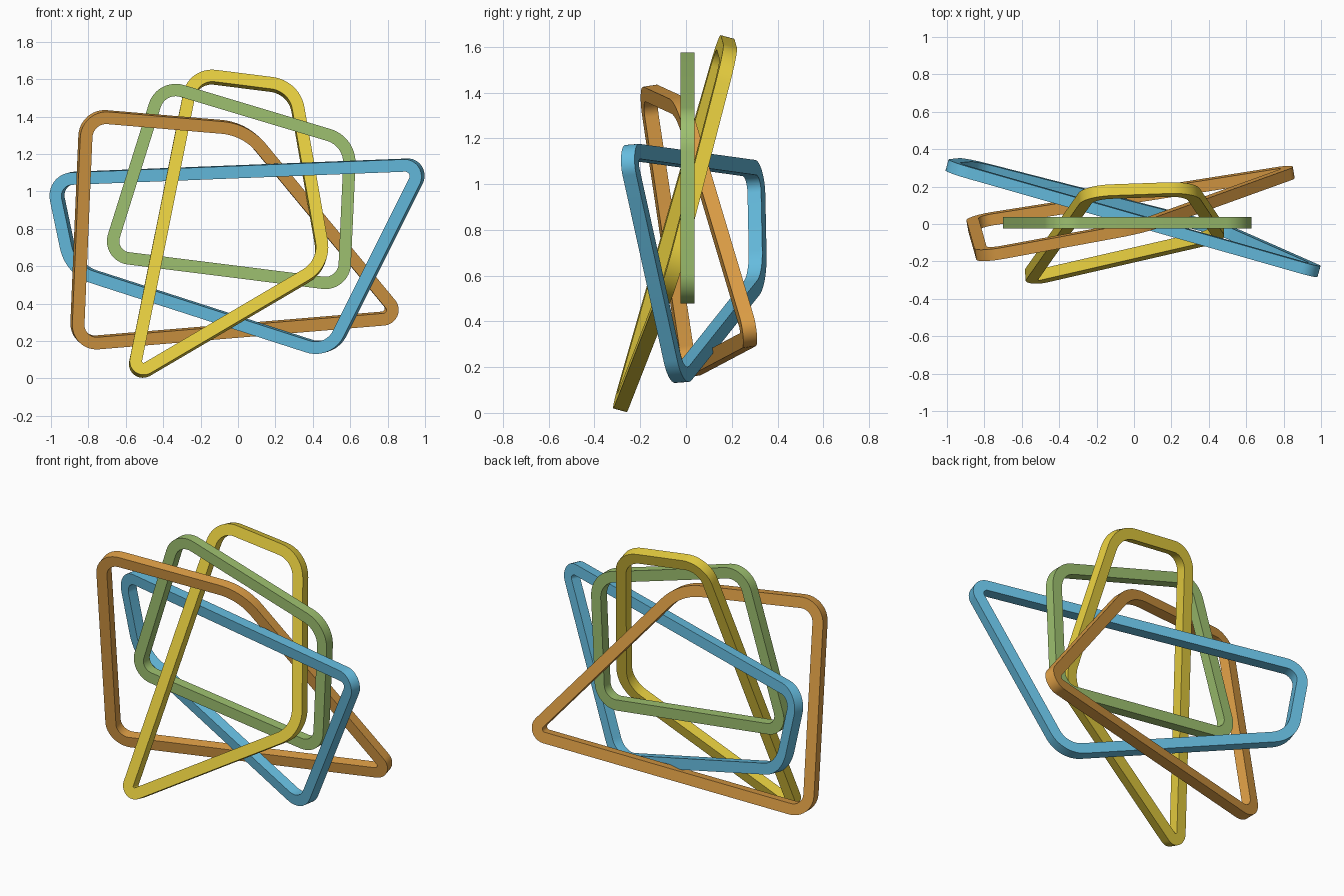
import bpy, bmesh, math
from mathutils import Vector

if "Cube" in bpy.data.objects:
    bpy.data.objects.remove(bpy.data.objects["Cube"])

WIDTH, DEPTH = 0.066, 0.062   # bar section
ROUND = 0.135                 # corner softness
SEGMENTS = 12


def material(name, rgb):
    m = bpy.data.materials.new(name)
    m.diffuse_color = (*rgb, 1)
    m.use_nodes = True
    m.node_tree.nodes["Principled BSDF"].inputs["Base Color"].default_value = m.diffuse_color
    return m


def ring(name, corners, plane, rgb):
    """Flat four-cornered ring of square bar.
    corners: outer front outline (x, z), clockwise; plane: y = a + b*x + c*z."""
    a, b, c = plane
    length = math.sqrt(1 + b * b + c * c)
    back = Vector((-b, 1, -c)) / length
    a -= DEPTH / 2 * length
    pts = [Vector((x, a + b * x + c * z, z)) for x, z in corners]

    bm = bmesh.new()
    loops = []
    for i, p in enumerate(pts):
        to_prev = (pts[i - 1] - p).normalized()
        to_next = (pts[(i + 1) % len(pts)] - p).normalized()
        half = to_prev.angle(to_next) / 2
        bisector = (to_prev + to_next).normalized()
        r = ROUND * math.cos(half) / 2 / (1 / math.sin(half) - 1)
        centre = p + bisector * (r + WIDTH / 2) / math.sin(half)
        start, end = back.cross(to_prev), -back.cross(to_next)
        for k in range(SEGMENTS + 1):
            u = start.slerp(end, k / SEGMENTS)
            outer = centre + u * (r + WIDTH / 2)
            inner = centre + u * (r - WIDTH / 2)
            loops.append([bm.verts.new(v) for v in (
                outer, inner, inner + back * DEPTH, outer + back * DEPTH)])
    for i, s in enumerate(loops):
        t = loops[(i + 1) % len(loops)]
        for k in range(4):
            j = (k + 1) % 4
            bm.faces.new((s[k], s[j], t[j], t[k]))
    bmesh.ops.recalc_face_normals(bm, faces=bm.faces)

    mesh = bpy.data.meshes.new(name)
    bm.to_mesh(mesh)
    bm.free()
    mesh.materials.append(material(name + "_paint", rgb))
    obj = bpy.data.objects.new(name, mesh)
    bpy.context.collection.objects.link(obj)
    bpy.ops.object.select_all(action='DESELECT')
    obj.select_set(True)
    bpy.context.view_layer.objects.active = obj
    bpy.ops.object.shade_smooth_by_angle(angle=math.radians(30))


# Four interlocking rings
ring("green_ring",
     [(-0.432, 1.611), (0.635, 1.291), (0.597, 0.46), (-0.74, 0.628)],
     (0.006, 0, 0), (0.34, 0.53, 0.16))
ring("yellow_ring",
     [(-0.264, 1.668), (0.33, 1.593), (0.504, 0.60), (-0.61, -0.055)],
     (-0.256, 0.07, 0.272), (0.80, 0.62, 0.05))
ring("orange_ring",
     [(-0.837, 1.437), (0.06, 1.361), (0.942, 0.296), (-0.892, 0.143)],
     (0.188, 0.171, -0.157), (0.72, 0.34, 0.06))
ring("blue_ring",
     [(-1.036, 1.095), (1.041, 1.177), (0.50, 0.095), (-0.922, 0.553)],
     (0.112, -0.282, -0.08), (0.13, 0.50, 0.73))
